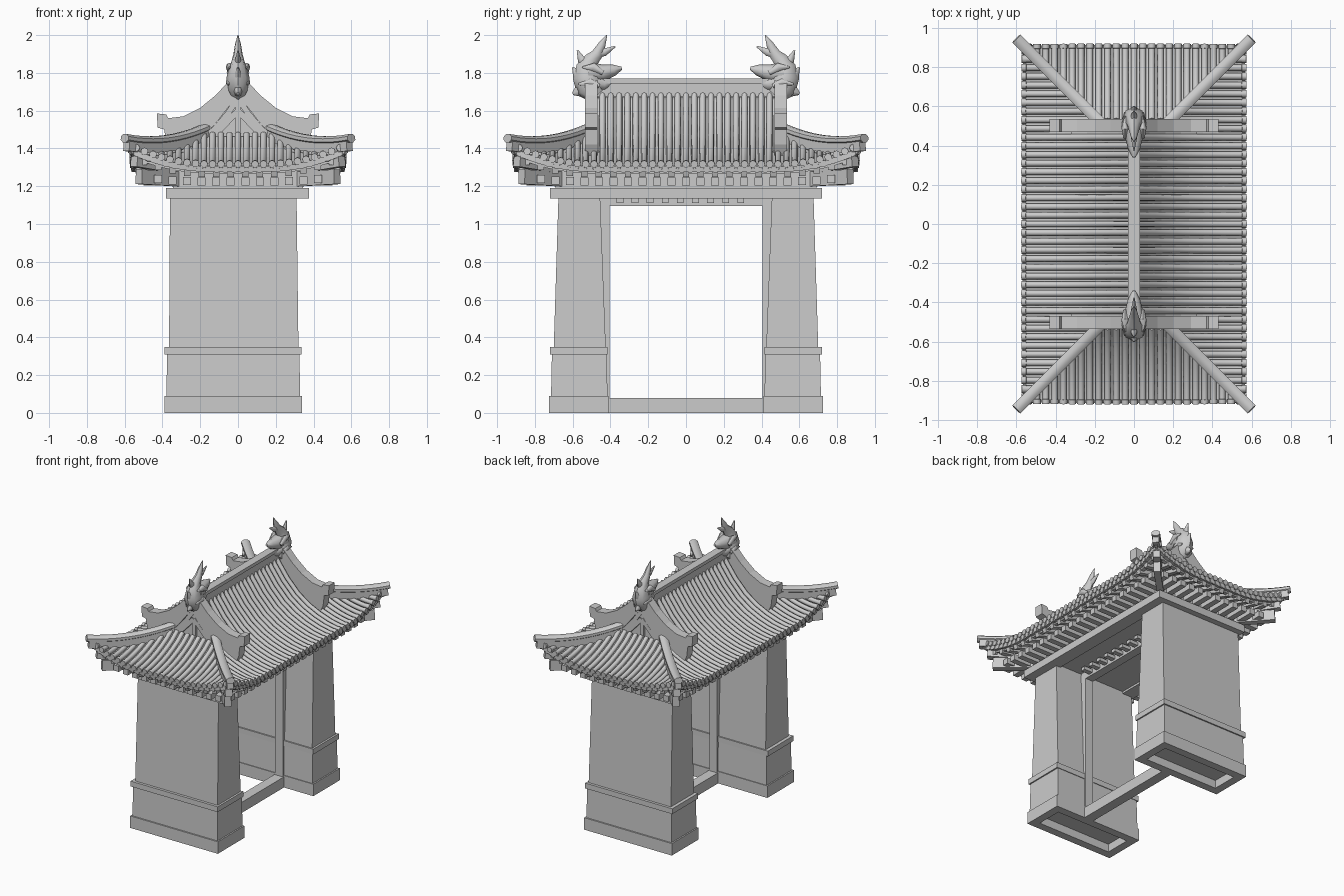
import bpy, bmesh, math
from mathutils import Vector

if "Cube" in bpy.data.objects:
    bpy.data.objects.remove(bpy.data.objects["Cube"])

X, Y = Vector((1, 0, 0)), Vector((0, 1, 0))
EX, EY, TOP = 0.57, 0.915, 0.385          # eave half sizes, skirt depth
Q = math.pi / 4


def finish(name, bm, smooth=False):
    bmesh.ops.recalc_face_normals(bm, faces=bm.faces)
    me = bpy.data.meshes.new(name)
    bm.to_mesh(me)
    bm.free()
    ob = bpy.data.objects.new(name, me)
    bpy.context.collection.objects.link(ob)
    if smooth:
        bpy.ops.object.select_all(action='DESELECT')
        ob.select_set(True)
        bpy.context.view_layer.objects.active = ob
        bpy.ops.object.shade_smooth_by_angle(angle=math.radians(50))
    return ob


def skin(bm, rings):
    rings = [[bm.verts.new(p) for p in r] for r in rings]
    n = len(rings[0])
    for a, b in zip(rings, rings[1:]):
        for i in range(n):
            bm.faces.new((a[i], a[(i + 1) % n], b[(i + 1) % n], b[i]))
    bm.faces.new(rings[0][::-1])
    bm.faces.new(rings[-1])


def loft(bm, pts, side, rad, n=8, wide=1.0, phase=0.0):
    """Sweep an n-gon along pts; rad is one radius or one per point."""
    pts = [Vector(p) for p in pts]
    rings = []
    for i, p in enumerate(pts):
        t = (pts[min(i + 1, len(pts) - 1)] - pts[max(i - 1, 0)]).normalized()
        up = t.cross(side).normalized()
        r = rad[i] if isinstance(rad, (list, tuple)) else rad
        rings.append([p + side * (r * wide * math.cos(phase + k * math.tau / n))
                      + up * (r * math.sin(phase + k * math.tau / n)) for k in range(n)])
    skin(bm, rings)


def frustum(bm, lo, hi, z0, z1):
    skin(bm, [[(a, c, z), (b, c, z), (b, d, z), (a, d, z)]
              for (a, b, c, d), z in ((lo, z0), (hi, z1))])


def box(bm, x0, x1, y0, y1, z0, z1):
    frustum(bm, (x0, x1, y0, y1), (x0, x1, y0, y1), z0, z1)


def frame(bm, x0, x1, y0, y1, z0, z1, w):
    for a, b in ((x0, x0 + w), (x1 - w, x1)):
        box(bm, a, b, y0, y1, z0, z1)
    for a, b in ((y0, y0 + w), (y1 - w, y1)):
        box(bm, x0 + w, x1 - w, a, b, z0, z1)


def prism(bm, outline, y0, y1):
    skin(bm, [[(u, y, v) for u, v in outline] for y in (y0, y1)])


# roof surface: height from distance to eave d, lifted near corners
def f(d):
    return 1.305 + 0.1 * d + 0.75 * d * d + 1.15 * max(0, d - 0.3) ** 2


def roof(main, sg, s, d, dz=0.0):
    u = (EY if main else EX) - abs(s)
    lift = 0.1 * max(0, 1 - u / 0.42) ** 2 * max(0, 1 - d / 0.42)
    z = f(d) + lift + dz
    return Vector((sg * (EX - d), s, z)) if main else Vector((s, sg * (EY - d), z))


def depth(main, s):
    if main:
        return EX - 0.01 if abs(s) < EY - TOP else EY - abs(s)
    return min(TOP, EX - abs(s))


def span(a, b, n):
    return [a + (b - a) * i / n for i in range(n + 1)]


# two wall piers with hollow plinths
for tag, s in (("front", -1), ("back", 1)):
    def ys(a, b):
        return (min(s * a, s * b), max(s * a, s * b))
    bm = bmesh.new()
    frame(bm, -0.39, 0.34, *ys(0.41, 0.725), 0, 0.09, 0.06)
    finish(tag + "_plinth", bm)
    bm = bmesh.new()
    frustum(bm, (-0.38, 0.33, *ys(0.415, 0.715)), (-0.375, 0.325, *ys(0.42, 0.71)), 0.06, 0.31)
    finish(tag + "_lower_wall", bm)
    bm = bmesh.new()
    box(bm, -0.39, 0.335, *ys(0.415, 0.72), 0.31, 0.35)
    finish(tag + "_band", bm)
    bm = bmesh.new()
    frustum(bm, (-0.365, 0.32, *ys(0.425, 0.70)), (-0.36, 0.31, *ys(0.455, 0.675)), 0.35, 1.15)
    finish(tag + "_upper_wall", bm)
    bm = bmesh.new()
    box(bm, 0.025, 0.09, *ys(0.405, 0.465), 0.0, 1.14)
    finish(tag + "_door_post", bm)

# door frame and pegs
bm = bmesh.new()
box(bm, 0.02, 0.095, -0.42, 0.42, 0, 0.08)
finish("threshold", bm)
bm = bmesh.new()
box(bm, 0.025, 0.09, -0.45, 0.45, 1.095, 1.16)
finish("door_lintel", bm)
bm = bmesh.new()
for i in range(9):
    y = -0.35 + i * 0.08
    box(bm, 0.09, 0.16, y - 0.018, y + 0.018, 1.11, 1.135)
finish("lintel_pegs", bm)

# beams carrying the roof
bm = bmesh.new()
frame(bm, -0.38, 0.375, -0.72, 0.72, 1.135, 1.19, 0.10)
finish("wall_plate", bm)
bm = bmesh.new()
box(bm, -0.29, 0.29, -0.63, 0.63, 1.15, 1.18)
finish("ceiling", bm)
bm = bmesh.new()
frame(bm, -0.345, 0.345, -0.69, 0.69, 1.19, 1.32, 0.05)
finish("cornice", bm)

# roof sheets, tile rows, drip tiles and rafters on each of four sides
for name, main, sg in (("right", 1, 1), ("left", 1, -1), ("back", 0, 1), ("front", 0, -1)):
    side = Y if main else X
    L = EY if main else EX
    k = EY - TOP if main else EX - TOP
    bm = bmesh.new()
    for a, b, n in ((-L, -k, 8), (-k, k, 4), (k, L, 8)):
        cols = []
        for s in span(a, b, n):
            dm = (EX if main else TOP) if a == -k else L - abs(s)
            cols.append([bm.verts.new(roof(main, sg, s, d)) for d in span(0.008, dm, 8)])
        for p, q in zip(cols, cols[1:]):
            for i in range(8):
                bm.faces.new((p[i], q[i], q[i + 1], p[i + 1]))
    bmesh.ops.remove_doubles(bm, verts=bm.verts, dist=1e-5)
    bmesh.ops.recalc_face_normals(bm, faces=bm.faces)
    if sum(fc.normal.z for fc in bm.faces) < 0:
        bmesh.ops.reverse_faces(bm, faces=bm.faces)
    me = bpy.data.meshes.new(name + "_roof_sheet")
    bm.to_mesh(me)
    bm.free()
    ob = bpy.data.objects.new(name + "_roof_sheet", me)
    bpy.context.collection.objects.link(ob)
    mod = ob.modifiers.new("thickness", 'SOLIDIFY')
    mod.thickness, mod.offset = 0.03, -1

    tiles, drips = bmesh.new(), bmesh.new()
    upper_rafters, lower_rafters = bmesh.new(), bmesh.new()
    rows = 40 if main else 24
    pitch = 2 * (L - 0.03) / rows
    for i in range(rows + 1):
        s = -L + 0.03 + i * pitch
        dm = max(depth(main, s), 0.04)
        loft(tiles, [roof(main, sg, s, d, 0.012) for d in [-0.003, 0.02] + span(0.022, dm, 6)],
             side, [0.02, 0.02] + [0.0165] * 7)
        if i < rows:
            s += pitch / 2
            loft(drips, [roof(main, sg, s, d, -0.016) for d in (0.004, 0.04)], side, 0.018, 6)
    finish(name + "_tile_rows", tiles, True)
    finish(name + "_drip_tiles", drips, True)
    m = 22 if main else 13
    for i in range(m + 1):
        s = -L + 0.07 + i * 2 * (L - 0.07) / m
        d1 = min(0.28, L - abs(s))
        if d1 > 0.06:
            loft(upper_rafters, [roof(main, sg, s, d, -0.045) for d in (0.03, d1)],
                 side, 0.024, 4, 1, Q)
        if d1 > 0.1:
            rise = 0.35 * (roof(main, sg, s, 0.08).z - f(0.08))
            loft(lower_rafters, [roof(main, sg, s, d) * Vector((1, 1, 0)).to_tuple()[0]
                                 - Vector((0, 0, roof(main, sg, s, d).z - 1.225 - rise))
                                 for d in (0.07, d1)], side, 0.03, 4, 1, Q)
    finish(name + "_upper_rafters", upper_rafters)
    finish(name + "_lower_rafters", lower_rafters)
    bm = bmesh.new()
    loft(bm, [roof(main, sg, s, 0.05, -0.03) for s in span(-L + 0.05, L - 0.05, 24)],
         X if main else Y, 0.02, 4, 1, Q)
    finish(name + "_eave_board", bm)

# hip ridges with caps, and corner beams below them
for sx in (1, -1):
    for sy in (1, -1):
        tag = ("back" if sy > 0 else "front") + ("_right" if sx > 0 else "_left")
        side = Vector((sx, -sy, 0)).normalized()

        def hip(d, dz):
            return (sx * (EX - d), sy * (EY - d), 1.42 + 0.75 * (d - 0.1) ** 2 + dz)
        bm = bmesh.new()
        loft(bm, [hip(d, -0.012) for d in span(0.40, -0.02, 10)], side, 0.045, 4, 0.7, Q)
        loft(bm, [hip(d, 0.022) for d in span(0.41, -0.03, 10)], side, 0.024, 8, 1.3, Q / 2)
        finish(tag + "_hip_ridge", bm, True)
        bm = bmesh.new()
        loft(bm, [roof(1, sx, sy * (EY - d), d, -0.055) for d in (0.35, 0.18, 0.02)],
             side, 0.05, 4, 0.7, Q)
        loft(bm, [(sx * (EX - d), sy * (EY - d), z) for d, z in ((0.3, 1.235), (0.045, 1.25))],
             side, 0.055, 4, 0.6, Q)
        finish(tag + "_corner_beam", bm)

# main ridge
bm = bmesh.new()
box(bm, -0.022, 0.022, -0.5, 0.5, 1.66, 1.75)
box(bm, -0.03, 0.03, -0.5, 0.5, 1.745, 1.77)
finish("main_ridge", bm)

# gables: wall, struts, sloping verge ridges, ridge-end beasts
for tag, s in (("front", -1), ("back", 1)):
    bm = bmesh.new()
    under = [(x, f(EX - x) + 0.01) for x in (0.0, 0.08, 0.16, 0.24, 0.32)]
    prism(bm, [(-0.32, 1.34)] + [(-x, z) for x, z in under[::-1]] + under[1:] + [(0.32, 1.34)],
          s * 0.46, s * 0.505)
    finish(tag + "_gable_wall", bm)
    bm = bmesh.new()
    loft(bm, [(0, s * 0.51, 1.42), (0, s * 0.51, 1.66)], X, 0.02, 4, 1, Q)
    for sx in (1, -1):
        loft(bm, [(0, s * 0.515, 1.60), (sx * 0.15, s * 0.515, 1.44)], Y, 0.022, 4, 1, Q)
    finish(tag + "_gable_struts", bm)
    upper = [(0, 1.79), (0.05, 1.755), (0.12, 1.68), (0.2, 1.615), (0.29, 1.57), (0.37, 1.56),
             (0.38, 1.58), (0.43, 1.585)]
    lower = [(0.425, 1.51), (0.39, 1.50), (0.38, 1.42), (0.35, 1.36), (0.28, 1.395), (0.2, 1.445),
             (0.12, 1.53), (0.05, 1.62), (0, 1.67)]
    for sx, lr in ((1, "right"), (-1, "left")):
        bm = bmesh.new()
        prism(bm, [(sx * u, v) for u, v in upper + lower], s * 0.468, s * 0.535)
        finish(tag + "_verge_ridge_" + lr, bm)
    # beast: curved body rising into a tail, open jaws, horns and fins
    bm = bmesh.new()

    def part(pts, rad, wide=1.0, x=0.0):
        loft(bm, [(x, s * y, z) for y, z in pts], X, rad, 8, wide)
    part([(0.47, 1.68), (0.51, 1.72), (0.525, 1.78), (0.525, 1.83), (0.50, 1.87), (0.47, 1.90),
          (0.445, 1.95), (0.42, 2.0)], [0.05, 0.075, 0.075, 0.055, 0.04, 0.03, 0.02, 0.003], 0.8)
    part([(0.52, 1.80), (0.44, 1.80), (0.38, 1.815), (0.34, 1.825)], [0.06, 0.045, 0.03, 0.008], 1.0)
    part([(0.50, 1.75), (0.43, 1.74), (0.37, 1.755)], [0.05, 0.035, 0.01], 1.1)
    part([(0.48, 1.90), (0.43, 1.91), (0.375, 1.94)], [0.025, 0.02, 0.004], 0.7)
    part([(0.51, 1.85), (0.555, 1.87), (0.575, 1.92)], [0.03, 0.022, 0.004], 0.7)
    part([(0.53, 1.76), (0.575, 1.79), (0.60, 1.83)], [0.05, 0.03, 0.004], 0.7)
    part([(0.53, 1.73), (0.57, 1.70), (0.60, 1.69)], [0.045, 0.03, 0.008], 0.7)
    for sx in (1, -1):
        part([(0.44, 1.80), (0.49, 1.83), (0.55, 1.83)], [0.012, 0.024, 0.004], 0.8, sx * 0.045)
        part([(0.46, 1.73), (0.51, 1.75), (0.57, 1.74)], [0.012, 0.024, 0.004], 0.7, sx * 0.048)
    finish(tag + "_ridge_beast", bm, True)
